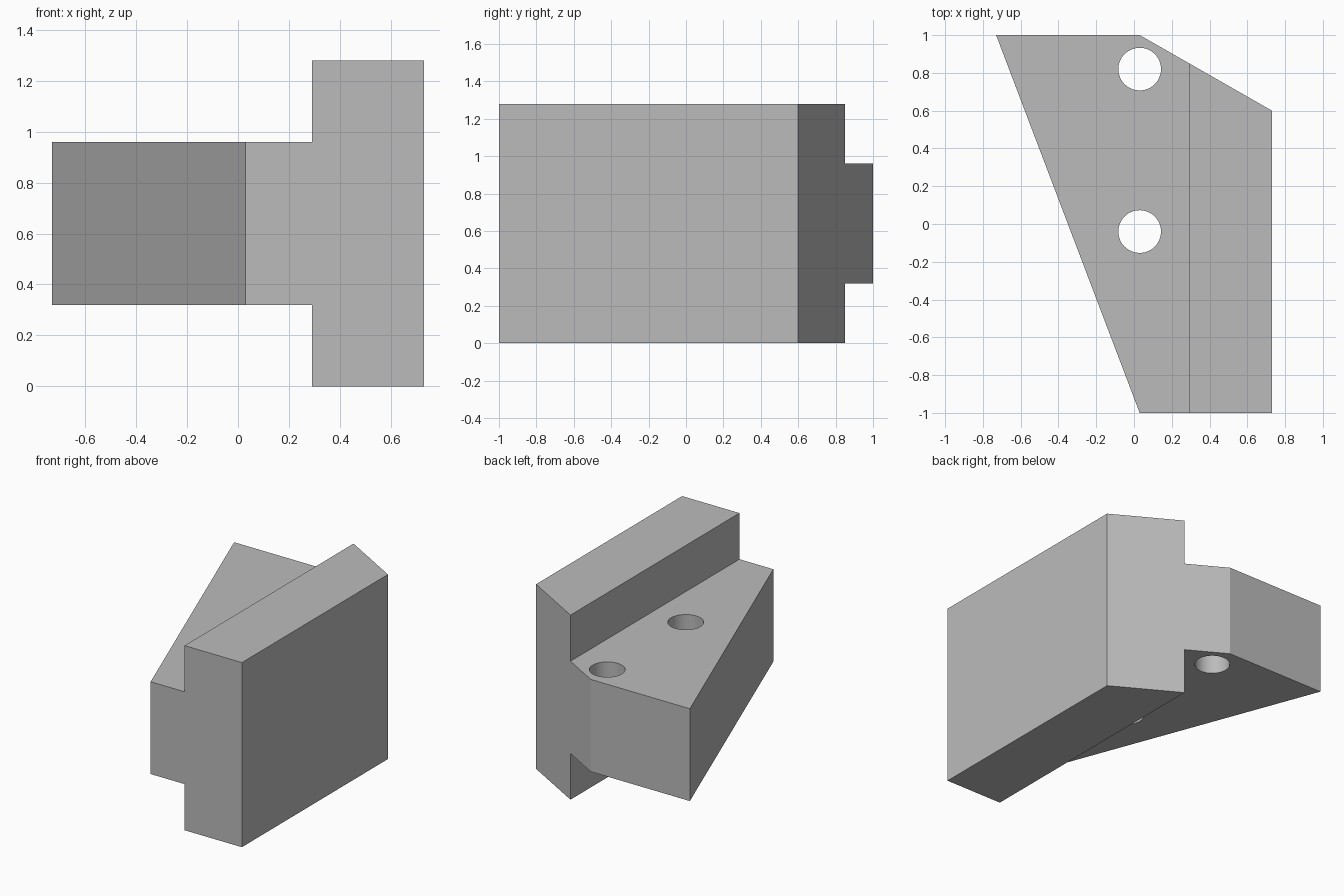
import bpy
import bmesh
import math

default = bpy.data.objects.get("Cube")
if default:
    bpy.data.objects.remove(default, do_unlink=True)

HEIGHT = 1.28
WEB_LOW, WEB_HIGH = 0.32, 0.96
FLANGE_X = 0.29

grey = bpy.data.materials.new("plain grey")
grey.use_nodes = True
colour = (0.5, 0.5, 0.5, 1)
grey.diffuse_color = colour
grey.node_tree.nodes["Principled BSDF"].inputs["Base Color"].default_value = colour


def prism(name, outline, low, high):
    """Extrude a flat outline from low to high."""
    bm = bmesh.new()
    base = bm.faces.new([bm.verts.new((x, y, low)) for x, y in outline])
    top = bmesh.ops.extrude_face_region(bm, geom=[base])["geom"]
    verts = [v for v in top if isinstance(v, bmesh.types.BMVert)]
    bmesh.ops.translate(bm, verts=verts, vec=(0, 0, high - low))
    bmesh.ops.recalc_face_normals(bm, faces=bm.faces)
    mesh = bpy.data.meshes.new(name)
    bm.to_mesh(mesh)
    bm.free()
    obj = bpy.data.objects.new(name, mesh)
    bpy.context.collection.objects.link(obj)
    mesh.materials.append(grey)
    return obj


def cut(target, cutter):
    """Subtract a cutter and discard it."""
    cutter.hide_render = True
    mod = target.modifiers.new("cut", "BOOLEAN")
    mod.operation = "DIFFERENCE"
    mod.solver = "EXACT"
    mod.object = cutter
    bpy.ops.object.select_all(action="DESELECT")
    bpy.context.view_layer.objects.active = target
    target.select_set(True)
    bpy.ops.object.modifier_apply(modifier=mod.name)
    bpy.data.objects.remove(cutter, do_unlink=True)


# Full-height body with slanted sides
bracket = prism("bracket", [(0.03, -1), (0.73, -1), (0.73, 0.6), (0.03, 1), (-0.73, 1)],
                0, HEIGHT)

# Steps above and below the web leave the tall flange
step = [(-2, -2), (FLANGE_X, -2), (FLANGE_X, 2), (-2, 2)]
for low, high in ((WEB_HIGH, 2), (-1, WEB_LOW)):
    cut(bracket, prism("step_cutter", step, low, high))

# Two vertical bolt holes through the web
for y in (0.82, -0.04):
    ring = [(0.03 + 0.113 * math.cos(a), y + 0.113 * math.sin(a))
            for a in (math.tau * i / 48 for i in range(48))]
    cut(bracket, prism("hole_cutter", ring, -1, 2))

bpy.ops.object.shade_smooth_by_angle(angle=math.radians(25))
